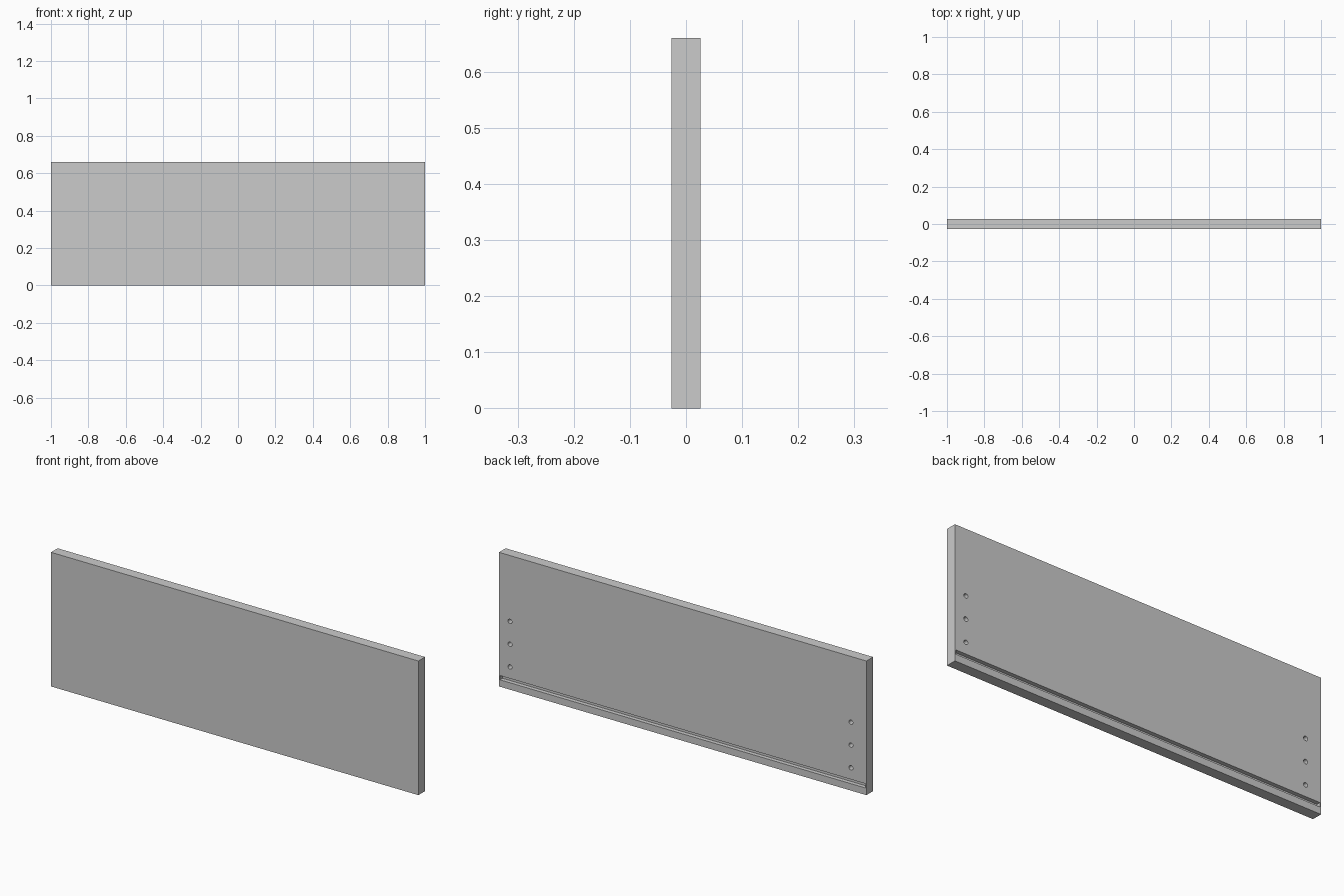
import bpy
from math import radians

if "Cube" in bpy.data.objects:
    bpy.data.objects.remove(bpy.data.objects["Cube"])

T = 0.052          # board thickness
BACK = T / 2       # back face y


def box(name, x0, x1, y0, y1, z0, z1):
    bpy.ops.mesh.primitive_cube_add(size=1, location=((x0 + x1) / 2, (y0 + y1) / 2, (z0 + z1) / 2))
    ob = bpy.context.object
    ob.name = name
    ob.scale = (x1 - x0, y1 - y0, z1 - z0)
    bpy.ops.object.transform_apply(location=True, rotation=True, scale=True)
    return ob


def cut(target, cutter):
    mod = target.modifiers.new(cutter.name, 'BOOLEAN')
    mod.operation = 'DIFFERENCE'
    mod.solver = 'EXACT'
    mod.object = cutter
    bpy.context.view_layer.objects.active = target
    bpy.ops.object.modifier_apply(modifier=mod.name)
    bpy.data.objects.remove(cutter)


# Drawer front board
board = box("drawer_front", -1, 1, -BACK, BACK, 0, 0.66)

# Groove for the bottom panel, stopped just short of the ends
cut(board, box("groove_cutter", -0.995, 0.995, BACK - 0.02, BACK + 0.02, 0.034, 0.055))

# Blind dowel holes: a column of three near each end
depth = 0.035
for x in (-0.916, 0.94):
    for i in range(3):
        bpy.ops.mesh.primitive_cylinder_add(
            vertices=24, radius=0.011, depth=2 * depth,
            location=(x, BACK, 0.112 * (i + 1)), rotation=(radians(90), 0, 0))
        hole = bpy.context.object
        hole.name = "hole_cutter"
        cut(board, hole)

# Smooth hole walls, keep board edges crisp
bpy.ops.object.select_all(action='DESELECT')
board.select_set(True)
bpy.context.view_layer.objects.active = board
bpy.ops.object.shade_smooth_by_angle(angle=radians(30))
